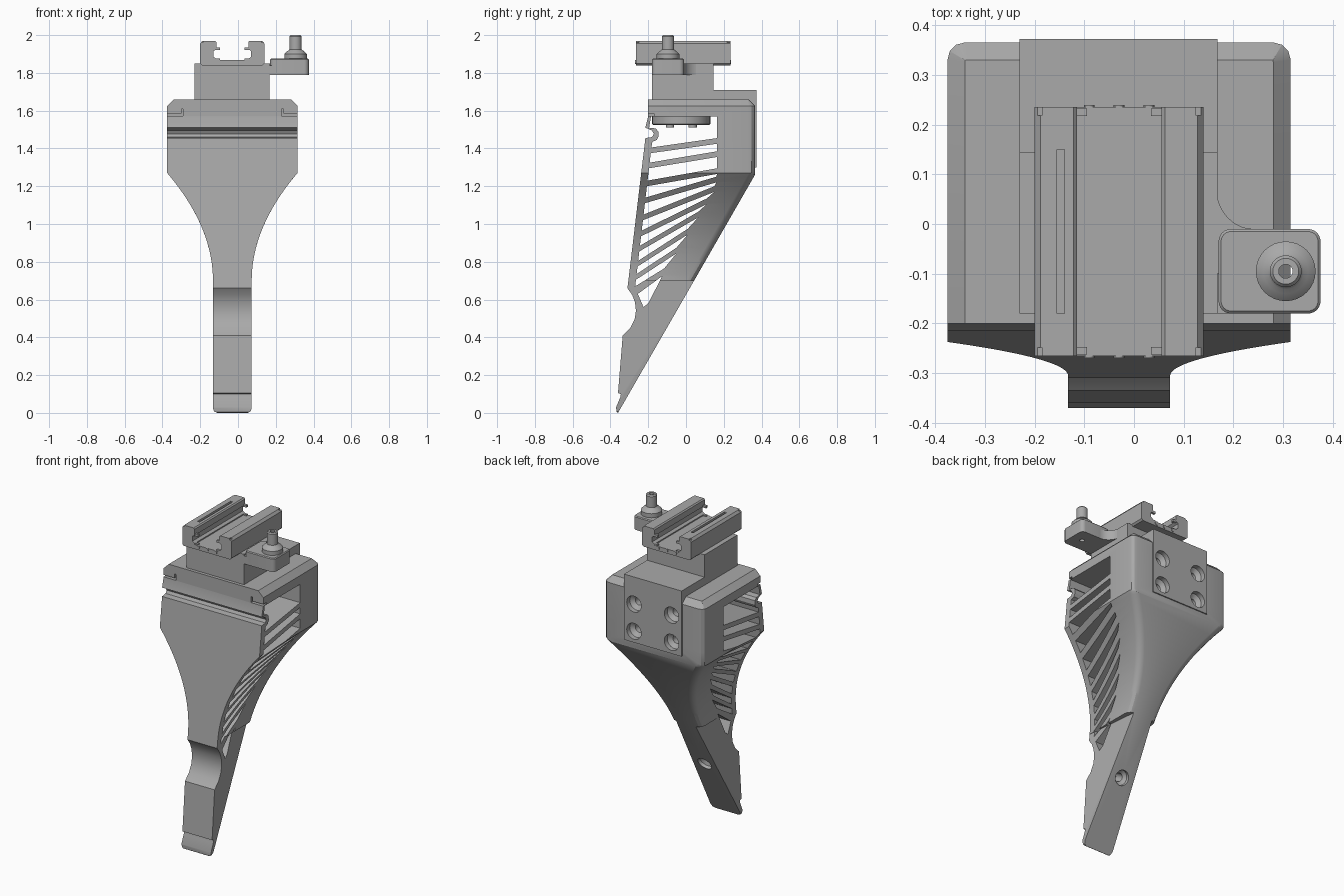
import bpy, bmesh, math
from mathutils import Vector

if "Cube" in bpy.data.objects:
    bpy.data.objects.remove(bpy.data.objects["Cube"], do_unlink=True)

CX = -0.03  # centre line of the finger
grey = bpy.data.materials.new("plain_grey")
grey.use_nodes = True
grey.diffuse_color = (0.4, 0.4, 0.4, 1)
grey.node_tree.nodes["Principled BSDF"].inputs["Base Color"].default_value = (0.4, 0.4, 0.4, 1)


def finish(name, bm):
    bmesh.ops.recalc_face_normals(bm, faces=bm.faces)
    mesh = bpy.data.meshes.new(name)
    bm.to_mesh(mesh)
    bm.free()
    mesh.materials.append(grey)
    obj = bpy.data.objects.new(name, mesh)
    bpy.context.collection.objects.link(obj)
    return obj


def add_prism(bm, pts, axis, lo, hi):
    place = {"x": lambda a, b, d: (d, a, b), "y": lambda a, b, d: (a, d, b),
             "z": lambda a, b, d: (a, b, d)}[axis]
    face = bm.faces.new([bm.verts.new(place(a, b, lo)) for a, b in pts])
    ext = bmesh.ops.extrude_face_region(bm, geom=[face])["geom"]
    bmesh.ops.translate(bm, vec=place(0, 0, hi - lo),
                        verts=[v for v in ext if isinstance(v, bmesh.types.BMVert)])


def prism(name, pts, axis, lo, hi):
    bm = bmesh.new()
    add_prism(bm, pts, axis, lo, hi)
    return finish(name, bm)


def add_box(bm, lo, hi):
    rect = [(lo[0], lo[1]), (hi[0], lo[1]), (hi[0], hi[1]), (lo[0], hi[1])]
    add_prism(bm, rect, "z", lo[2], hi[2])


def add_lathe(bm, profile, centre, direction=(0, 0, 1), closed=False):
    turn = Vector((0, 0, 1)).rotation_difference(Vector(direction)).to_matrix()
    verts = [bm.verts.new(Vector(centre) + turn @ Vector((r, 0, h))) for r, h in profile]
    edges = [bm.edges.new(p) for p in zip(verts, verts[1:])]
    if closed:
        edges.append(bm.edges.new((verts[-1], verts[0])))
    bmesh.ops.spin(bm, geom=verts + edges, cent=centre, axis=direction, steps=32, angle=math.tau)
    bmesh.ops.remove_doubles(bm, verts=bm.verts, dist=0.0002)


def boolean(obj, cutter, op="DIFFERENCE", keep=False):
    mod = obj.modifiers.new("cut", "BOOLEAN")
    mod.operation, mod.solver, mod.object = op, "EXACT", cutter
    bpy.context.view_layer.update()
    result = bpy.data.meshes.new_from_object(obj.evaluated_get(bpy.context.evaluated_depsgraph_get()))
    obj.modifiers.clear()
    obj.data = result
    if not keep:
        bpy.data.objects.remove(cutter, do_unlink=True)


def bevel(obj, rule, width, segments):
    bm = bmesh.new()
    bm.from_mesh(obj.data)
    bm.normal_update()
    edges = [e for e in bm.edges if len(e.link_faces) == 2 and
             (rule(e, *e.link_faces) or rule(e, *reversed(e.link_faces)))]
    bmesh.ops.bevel(bm, geom=edges, offset=width, segments=segments, profile=0.5,
                    affect="EDGES", clamp_overlap=False)
    bm.to_mesh(obj.data)
    bm.free()


# finger body: side profile trimmed by the flared front outline
notch = [(-0.31, 0.66), (-0.285, 0.625), (-0.27, 0.585), (-0.265, 0.54), (-0.272, 0.495),
         (-0.295, 0.45), (-0.335, 0.41)]
side = [(-0.2, 1.66), (-0.2, 1.57), (-0.215, 1.51), (-0.18, 1.495), (-0.17, 1.477),
        (-0.18, 1.46), (-0.215, 1.455)] + notch + [
        (-0.36, 0.105), (-0.345, 0.1), (-0.347, 0.085), (-0.37, 0.03), (-0.368, 0.005),
        (-0.36, 0), (0.365, 1.26), (0.365, 1.66)]
body = prism("finger_body", side, "x", CX - 0.345, CX + 0.345)
half = [(0.08, 0), (0.096, 0.007), (0.1025, 0.025)]
half += [(0.1025 + 0.2425 * (i / 20) ** 2, 0.7 + 0.57 * i / 20) for i in range(21)] + [(0.345, 1.7)]
outline = [(CX + w, z) for w, z in half] + [(CX - w, z) for w, z in reversed(half)]
boolean(body, prism("outline", outline, "y", -0.6, 0.6), "INTERSECT")


def mid_z(e):
    return (e.verts[0].co.z + e.verts[1].co.z) / 2


bevel(body, lambda e, f, g: f.normal.y > 0.3 and abs(g.normal.x) > 0.3 and mid_z(e) > 0.7, 0.035, 3)
bevel(body, lambda e, f, g: f.normal.z > 0.9 and g.normal.y > -0.5 and g.normal.z < 0.5
      and mid_z(e) > 1.65, 0.035, 1)

# side windows that leave slanted ribs
front_z = [1.39, 1.31, 1.215, 1.125, 1.035, 0.95, 0.87, 0.79, 0.72, 0.655]
back = [(0.165, 1.44), (0.165, 1.37), (0.165, 1.28), (0.16, 1.235), (0.15, 1.185),
        (0.11, 1.12), (0.065, 1.05), (0.01, 0.96), (-0.05, 0.86), (-0.115, 0.75)]
T = 0.015


def front_at(z):
    return (-0.18 - (1.43 - z) * 0.117, z)


bm = bmesh.new()
add_prism(bm, [(-0.185, 1.57), (-0.195, 1.51), (-0.16, 1.505), (-0.147, 1.49), (-0.145, 1.465),
               (-0.155, 1.445), (-0.178, 1.435), front_at(1.39 + T), (0.165, 1.44 + T),
               (0.165, 1.57)], "x", -0.6, 0.6)
for i in range(len(back) - 1):
    (y0, z0), (y1, z1) = back[i], back[i + 1]
    add_prism(bm, [front_at(front_z[i] - T), (y0, z0 - T), (y1, z1 + T),
                   front_at(front_z[i + 1] + T)], "x", -0.6, 0.6)
add_prism(bm, [(-0.255, 0.63), (-0.125, 0.725), (-0.2, 0.58), (-0.225, 0.56)], "x", -0.6, 0.6)
boolean(body, finish("windows", bm))

# L-shaped slits in the lid corners
bm = bmesh.new()
for s in (-1, 1):
    a, b, c = CX + s * 0.27, CX + s * 0.26, CX + s * 0.4
    add_prism(bm, [(c, 1.572), (b, 1.572), (b, 1.61), (a, 1.61), (a, 1.584), (c, 1.584)],
              "y", -0.3, -0.17)
boolean(body, finish("slits", bm))

# countersunk hole in the sloped back
bm = bmesh.new()
add_lathe(bm, [(0, -0.02), (0.045, -0.02), (0.045, 0.02), (0.025, 0.035), (0.025, 0.1), (0, 0.1)],
          (CX, -0.141, 0.38), (0, -0.867, 0.499))
boolean(body, finish("back_hole", bm))

# L-shaped bracket on the lid and back
bracket = prism("mounting_bracket", [(-0.18, 1.65), (-0.18, 1.85), (0.145, 1.85), (0.145, 1.71),
                (0.372, 1.71), (0.372, 1.3), (0.33, 1.3), (0.33, 1.65)], "x", CX - 0.2, CX + 0.198)
bm = bmesh.new()
for x in (-0.13, 0.13):
    for z in (1.37, 1.54):
        add_lathe(bm, [(0, -0.02), (0.05, -0.02), (0.05, 0.03), (0.025, 0.05), (0.025, 0.11),
                       (0, 0.11)], (CX + x, 0.372, z), (0, -1, 0))
holes = finish("bracket_holes", bm)
boolean(bracket, holes, keep=True)
boolean(body, holes)

# round flange under the lid with screw heads
bm = bmesh.new()
add_lathe(bm, [(0, 1.525), (0.15, 1.525), (0.155, 1.53), (0.155, 1.58), (0, 1.58)], (CX, -0.025, 0))
for i in range(4):
    a = math.radians(45 + 90 * i)
    add_lathe(bm, [(0, 1.512), (0.022, 1.512), (0.022, 1.53), (0, 1.53)],
              (CX + 0.085 * math.cos(a), -0.025 + 0.085 * math.sin(a), 0))
finish("round_flange", bm)

# side arm with a filleted web
arc = [(0.24 - 0.075 * math.cos(t), 0.075 - 0.085 * math.sin(t))
       for t in [math.pi / 2 * i / 10 for i in range(11)]]
prism("arm_web", [(0.1, 0.075)] + arc + [(0.25, -0.1), (0.1, -0.1)], "z", 1.79, 1.85)
corners = [(0.35, -0.035, 0), (0.195, -0.035, 90), (0.195, -0.155, 180), (0.35, -0.155, 270)]
pad = [(x + 0.025 * math.cos(math.radians(a + d)), y + 0.025 * math.sin(math.radians(a + d)))
       for x, y, a in corners for d in range(0, 91, 15)]
arm = prism("side_arm", pad, "z", 1.79, 1.875)
bevel(arm, lambda e, f, g: f.normal.z > 0.9 and g.normal.z < 0.5, 0.005, 1)
prism("arm_joint", [(0.12, -0.18), (0.2, -0.18), (0.2, -0.01), (0.12, -0.01)], "z", 1.79, 1.84)
bm = bmesh.new()
add_lathe(bm, [(0, 1.7), (0.014, 1.7), (0.014, 1.95), (0, 1.95)], (0.305, -0.095, 0))
boolean(arm, finish("arm_hole", bm))

# hollow pin on a conical foot
bm = bmesh.new()
add_lathe(bm, [(0.014, 1.87), (0.06, 1.87), (0.06, 1.9), (0.045, 1.915), (0.036, 1.92),
               (0.032, 1.925), (0.032, 1.993), (0.026, 2.0), (0.014, 2.0)],
          (0.305, -0.095, 0), closed=True)
finish("hollow_pin", bm)

# U-shaped rail with bevelled walls
wall = [(0.16, 1.84), (0.17, 1.85), (0.17, 1.955), (0.158, 1.97), (0.092, 1.97), (0.085, 1.963),
        (0.085, 1.925), (0.1, 1.915), (0.1, 1.885), (0.085, 1.875), (0.085, 1.868)]
rail = prism("top_rail", [(CX + x, z) for x, z in wall] + [(CX - x, z) for x, z in reversed(wall)],
             "y", -0.265, 0.235)
bm = bmesh.new()
add_box(bm, (-0.155, -0.18, 1.95), (-0.14, 0.15, 2.0))
for s in (-1, 1):
    for y0, y1 in ((-0.3, -0.248), (0.218, 0.3)):
        x0, x1 = sorted((CX + s * 0.155, CX + s * 0.2))
        add_box(bm, (x0, y0, 1.962), (x1, y1, 2.0))
boolean(rail, finish("rail_cuts", bm))

# end screws and small clips of the rail
bm = bmesh.new()
for y, d in ((-0.265, -1), (0.235, 1)):
    for x in (-0.06, 0, 0.06):
        add_lathe(bm, [(0, -0.01), (0.011, -0.01), (0.011, 0.004), (0, 0.004)],
                  (CX + x, y, 1.857), (0, d, 0))
    for s in (-1, 1):
        x0, x1 = sorted((CX + s * 0.064, CX + s * 0.105))
        for z in (1.862, 1.92):
            add_box(bm, (x0, y - d * 0.018, z), (x1, y - d * 0.003, z + 0.014))
finish("rail_clips", bm)

# smooth round faces, keep corners crisp
bpy.ops.object.select_all(action="DESELECT")
for obj in bpy.context.scene.objects:
    if obj.type == "MESH" and grey.name in obj.data.materials:
        obj.select_set(True)
        bpy.context.view_layer.objects.active = obj
bpy.ops.object.shade_smooth_by_angle(angle=math.radians(28))
